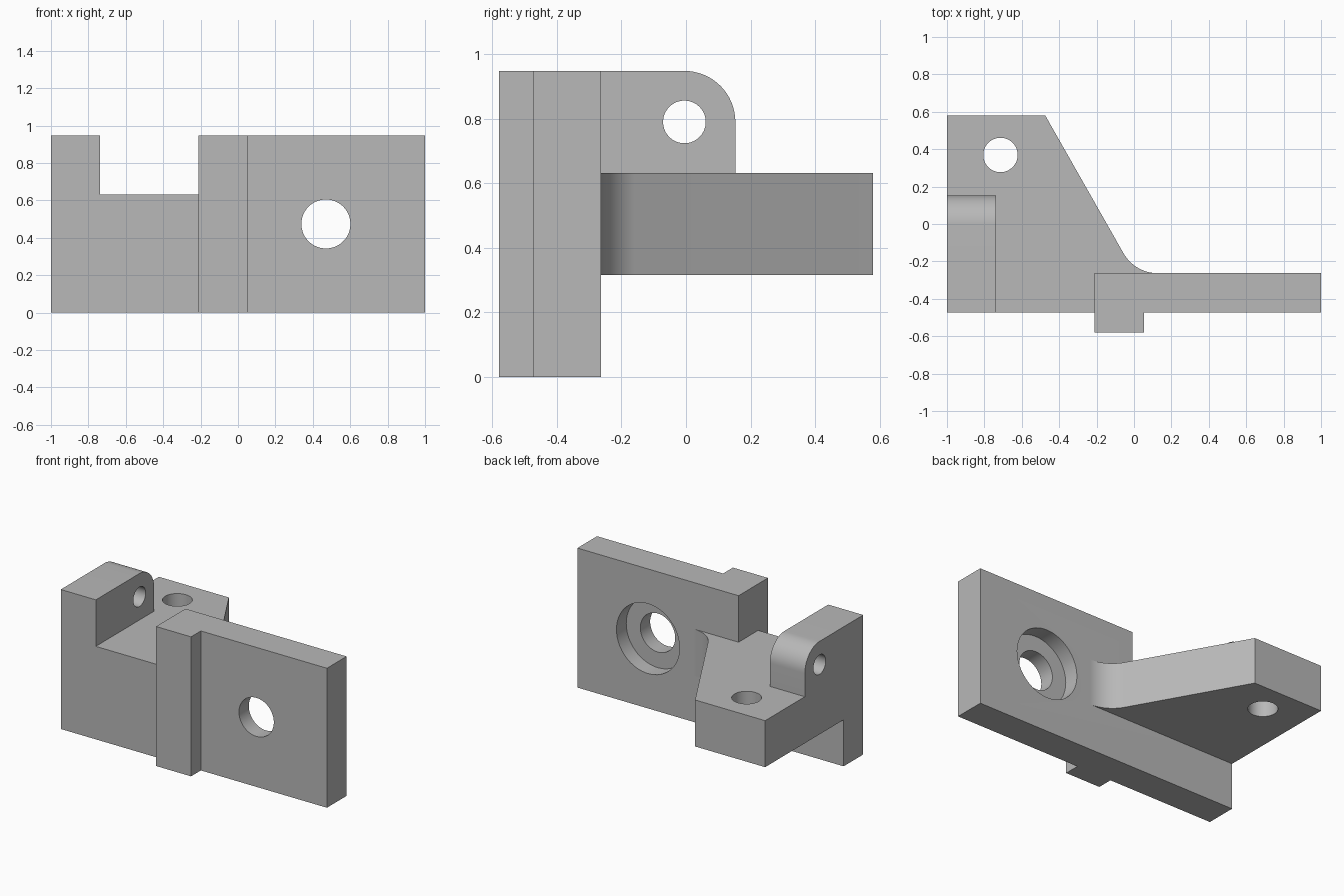
import bpy
import bmesh
from math import cos, sin, radians, pi
from mathutils import Vector

cube = bpy.data.objects.get("Cube")
if cube:
    bpy.data.objects.remove(cube, do_unlink=True)

U = 2 / 19                      # design module
FRONT, BACK = -4.5 * U, -2.5 * U  # wall faces
TOP = 9 * U

grey = bpy.data.materials.new("plain grey")
grey.use_nodes = True
colour = (0.48, 0.48, 0.48, 1)
grey.diffuse_color = colour
grey.node_tree.nodes["Principled BSDF"].inputs["Base Color"].default_value = colour


def arc(cx, cy, r, start, end, steps=16):
    """Points along an arc, angles in degrees."""
    return [(cx + r * cos(radians(start + (end - start) * i / steps)),
             cy + r * sin(radians(start + (end - start) * i / steps)))
            for i in range(steps + 1)]


def circle(cx, cy, r):
    return arc(cx, cy, r, 0, 360, 64)[:-1]


def prism(name, profile, axis, low, high):
    """Extrude a 2D profile along an axis, between two positions."""
    def place(p, d):
        return {"x": (d, p[0], p[1]),
                "y": (p[0], d, p[1]),
                "z": (p[0], p[1], d)}[axis]
    bm = bmesh.new()
    base = bm.faces.new([bm.verts.new(place(p, low)) for p in profile])
    new = bmesh.ops.extrude_face_region(bm, geom=[base])["geom"]
    moved = [g for g in new if isinstance(g, bmesh.types.BMVert)]
    bmesh.ops.translate(bm, verts=moved, vec=Vector(place((0, 0), high - low)))
    bmesh.ops.recalc_face_normals(bm, faces=bm.faces[:])
    mesh = bpy.data.meshes.new(name)
    bm.to_mesh(mesh)
    bm.free()
    mesh.materials.append(grey)
    obj = bpy.data.objects.new(name, mesh)
    bpy.context.collection.objects.link(obj)
    return obj


def combine(target, tool, operation):
    """Apply a boolean and remove the helper."""
    tool.hide_render = True
    mod = target.modifiers.new(operation.lower(), "BOOLEAN")
    mod.operation = operation
    mod.solver = "EXACT"
    mod.object = tool
    bpy.context.view_layer.objects.active = target
    bpy.ops.object.modifier_apply(modifier=mod.name)
    bpy.data.objects.remove(tool, do_unlink=True)


# Upright wall with a notch in its top edge
notch_l, notch_r, shelf_top = -1 + 2.5 * U, -2 * U, 6 * U
bracket = prism("bracket", [(-1, 0), (1, 0), (1, TOP), (notch_r, TOP), (notch_r, shelf_top),
                            (notch_l, shelf_top), (notch_l, TOP), (-1, TOP)], "y", FRONT, BACK)

# Front rib, sunk slightly into the wall
rib_r = 0.5 * U
rib = prism("rib", [(notch_r, -5.5 * U), (rib_r, -5.5 * U), (rib_r, FRONT + 0.05),
                    (notch_r, FRONT + 0.05)], "z", 0, TOP)

# Slanted shelf with a fillet against the wall
r = 2 * U
fillet = arc(0.127, BACK + r, r, 270, 210)
shelf = prism("shelf", [(-1, FRONT + 0.05), (0.127, FRONT + 0.05)] + fillet
              + [(-4.5 * U, 5.5 * U), (-1, 5.5 * U)], "z", 3 * U, shelf_top)

# Lug with a rounded back corner
lug_y, lug_z, lug_r = -0.005, 7.5 * U, 1.5 * U
lug = prism("lug", [(FRONT, 5 * U), (lug_y + lug_r, 5 * U)]
            + arc(lug_y, lug_z, lug_r, 0, 90) + [(FRONT, TOP)], "x", -1, notch_l)

for part in (rib, shelf, lug):
    combine(bracket, part, "UNION")

# Holes, with a counterbore on the back of the wall
cutters = [
    prism("wall_hole", circle(0.47, 4.5 * U, 0.131), "y", -0.7, 0),
    prism("counterbore", circle(0.47, 4.5 * U, 0.237), "y", -3.5 * U, 0),
    prism("shelf_hole", circle(-0.714, 0.369, 0.092), "z", 0.2, 0.8),
    prism("lug_hole", circle(lug_y, lug_z, 0.066), "x", -1.2, -0.6),
]
for cutter in cutters:
    combine(bracket, cutter, "DIFFERENCE")

# Smooth the curved faces, keep the edges sharp
bpy.ops.object.select_all(action="DESELECT")
bracket.select_set(True)
bpy.context.view_layer.objects.active = bracket
bpy.ops.object.shade_smooth_by_angle(angle=pi / 7)
